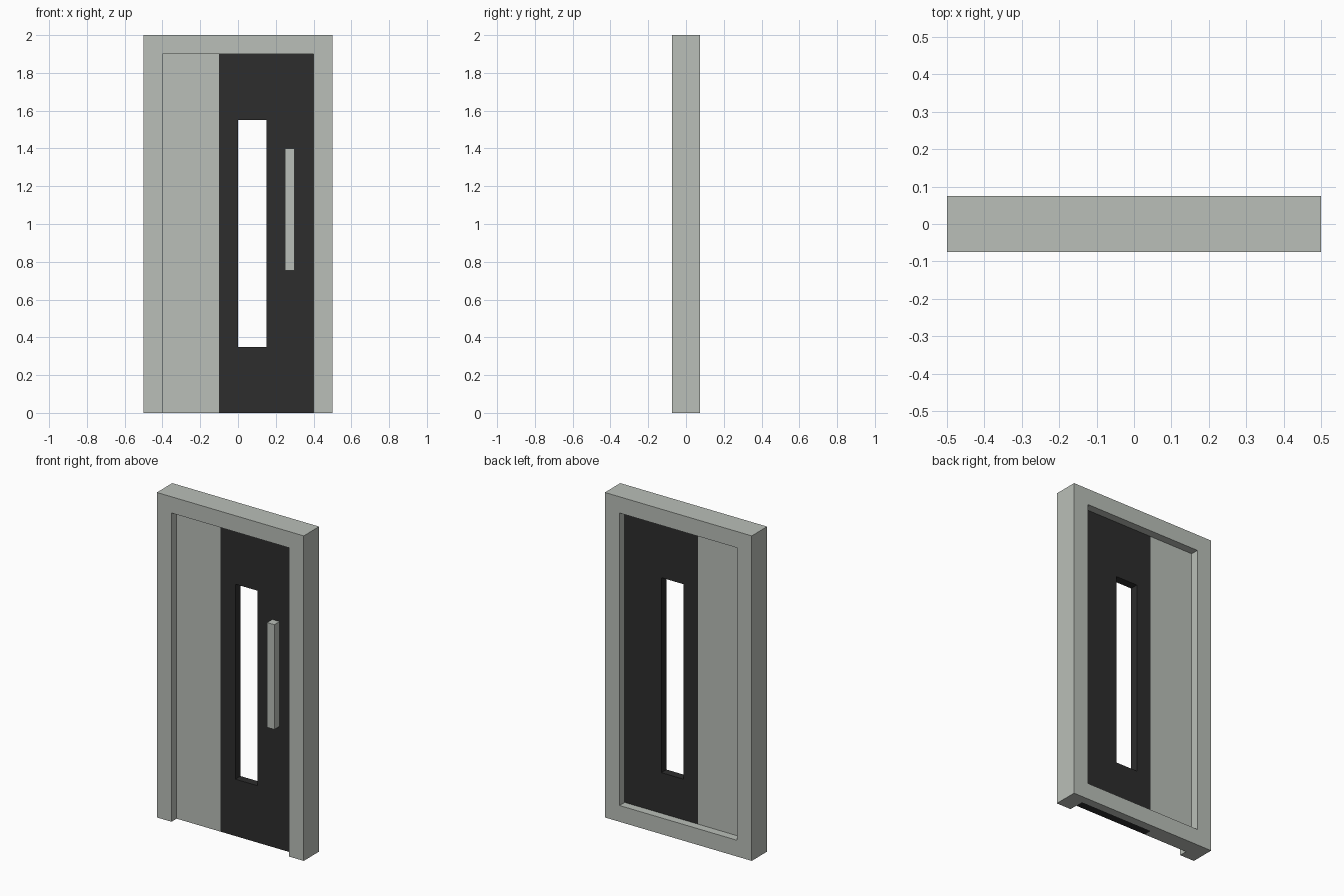
import bpy
import bmesh
from mathutils import Vector

default = bpy.data.objects.get("Cube")
if default:
    bpy.data.objects.remove(default, do_unlink=True)


def material(name, colour):
    mat = bpy.data.materials.new(name)
    mat.use_nodes = True
    mat.diffuse_color = colour
    mat.node_tree.nodes["Principled BSDF"].inputs["Base Color"].default_value = colour
    return mat


def box(name, low, high, mat):
    """Box spanning two opposite corners."""
    low, high = Vector(low), Vector(high)
    bm = bmesh.new()
    bmesh.ops.create_cube(bm, size=1)
    for v in bm.verts:
        v.co = (low + high) / 2 + v.co * (high - low)
    mesh = bpy.data.meshes.new(name)
    bm.to_mesh(mesh)
    bm.free()
    mesh.materials.append(mat)
    obj = bpy.data.objects.new(name, mesh)
    bpy.context.collection.objects.link(obj)
    return obj


def cut(obj, low, high):
    """Cut a box-shaped opening out of an object."""
    cutter = box("cutter", low, high, obj.data.materials[0])
    cutter.hide_render = True
    mod = obj.modifiers.new("opening", 'BOOLEAN')
    mod.operation = 'DIFFERENCE'
    mod.solver = 'EXACT'
    mod.object = cutter
    bpy.context.view_layer.objects.active = obj
    bpy.ops.object.modifier_apply(modifier=mod.name)
    bpy.data.objects.remove(cutter, do_unlink=True)


grey = material("pale grey", (0.49, 0.52, 0.48, 1))
black = material("charcoal", (0.026, 0.026, 0.026, 1))

DEPTH = 0.075   # half depth of the frame
LEAF = 0.025    # half thickness of the door panels
INNER = 0.4     # half width of the opening
HEAD = 1.9      # height of the opening
SPLIT = -0.1    # where the two panels meet

# Frame: open to the floor in front, with a sill behind the door
frame = box("door_frame", (-0.5, -DEPTH, 0), (0.5, DEPTH, 2), grey)
cut(frame, (-INNER, -1, -1), (INNER, LEAF, HEAD))
cut(frame, (-INNER, -1, 0.1), (INNER, 1, HEAD))

# Fixed side panel and door leaf with its window opening
box("side_panel", (-INNER, -LEAF, 0), (SPLIT, LEAF, HEAD), grey)
leaf = box("door_leaf", (SPLIT, -LEAF, 0), (INNER, LEAF, HEAD), black)
cut(leaf, (0, -1, 0.35), (0.15, 1, 1.55))

# Upright pull handle on the front
box("pull_handle", (0.25, -DEPTH, 0.755), (0.3, -LEAF, 1.4), grey)
